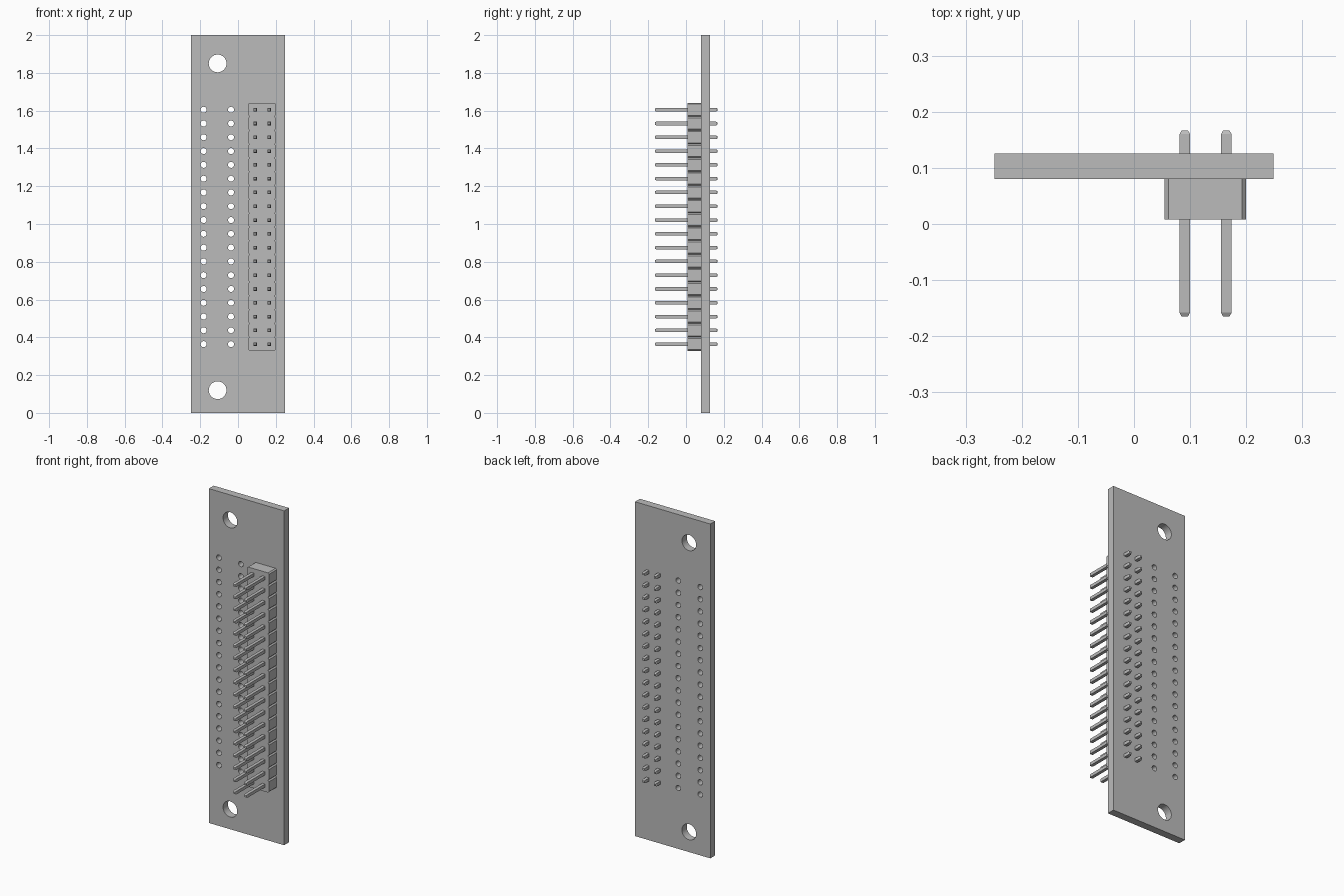
import bpy
import bmesh
from math import radians
from mathutils import Matrix, Vector

cube = bpy.data.objects.get("Cube")
if cube:
    bpy.data.objects.remove(cube, do_unlink=True)

grey = bpy.data.materials.new("plain grey")
grey.use_nodes = True
colour = (0.5, 0.5, 0.5, 1)
grey.diffuse_color = colour
grey.node_tree.nodes["Principled BSDF"].inputs["Base Color"].default_value = colour

ROWS, PITCH, FIRST = 18, 0.073, 0.364
row_heights = [FIRST + i * PITCH for i in range(ROWS)]
BOARD_FRONT, BOARD_BACK = 0.08, 0.126


def make_object(name, bm):
    bmesh.ops.recalc_face_normals(bm, faces=bm.faces[:])
    mesh = bpy.data.meshes.new(name)
    bm.to_mesh(mesh)
    bm.free()
    mesh.materials.append(grey)
    obj = bpy.data.objects.new(name, mesh)
    bpy.context.collection.objects.link(obj)
    return obj


def add_loft(bm, rings):
    """Skin a list of equal-length point rings and cap both ends."""
    loops = [[bm.verts.new(p) for p in ring] for ring in rings]
    for a, b in zip(loops, loops[1:]):
        for i in range(len(a)):
            j = (i + 1) % len(a)
            bm.faces.new((a[i], a[j], b[j], b[i]))
    bm.faces.new(loops[0])
    bm.faces.new(loops[-1])


def rectangle(x, z, half_x, half_z, y):
    return [(x + sx * half_x, y, z + sz * half_z)
            for sx, sz in ((-1, -1), (1, -1), (1, 1), (-1, 1))]


# Circuit board
bm = bmesh.new()
add_loft(bm, [rectangle(0, 1, 0.249, 1, y) for y in (BOARD_FRONT, BOARD_BACK)])
board = make_object("circuit_board", bm)

# Mounting holes and the two columns of empty pin holes
holes = [(-0.108, z, 0.047, 32) for z in (0.12, 1.85)]
holes += [(x, z, 0.016, 16) for x in (-0.182, -0.037) for z in row_heights]
bm = bmesh.new()
for x, z, radius, sides in holes:
    place = Matrix.Translation(Vector((x, 0.1, z))) @ Matrix.Rotation(radians(90), 4, 'X')
    bmesh.ops.create_cone(bm, cap_ends=True, segments=sides, radius1=radius,
                          radius2=radius, depth=0.2, matrix=place)
cutter = make_object("hole_cutter", bm)
cutter.hide_render = True

cut = board.modifiers.new("holes", 'BOOLEAN')
cut.operation = 'DIFFERENCE'
cut.solver = 'EXACT'
cut.object = cutter
bpy.context.view_layer.objects.active = board
board.select_set(True)
bpy.ops.object.modifier_apply(modifier=cut.name)
bpy.data.objects.remove(cutter, do_unlink=True)
bpy.ops.object.shade_smooth_by_angle(angle=radians(30))

# Header block with a notch between every pair of rows
CENTRE, HALF, NOTCH = 0.127, 0.0725, 0.007
side = []
for z in row_heights:
    low, high = z - PITCH / 2, z + PITCH / 2
    side += [(HALF - NOTCH, low), (HALF, low + NOTCH), (HALF, high - NOTCH)]
side.append((HALF - NOTCH, row_heights[-1] + PITCH / 2))
profile = side + [(-x, z) for x, z in reversed(side)]
bm = bmesh.new()
add_loft(bm, [[(CENTRE + x, y, z) for x, z in profile] for y in (0.008, BOARD_FRONT)])
make_object("header_block", bm)

# Square pins with tapered tips
WIDTH, TAPER = 0.0094, 0.007
bm = bmesh.new()
for x in (0.0905, 0.1645):
    for z in row_heights:
        stations = [(-0.165, 0.6), (-0.165 + TAPER, 1), (0.167 - TAPER, 1), (0.167, 0.6)]
        add_loft(bm, [rectangle(x, z, WIDTH * s, WIDTH * s, y) for y, s in stations])
make_object("header_pins", bm)
